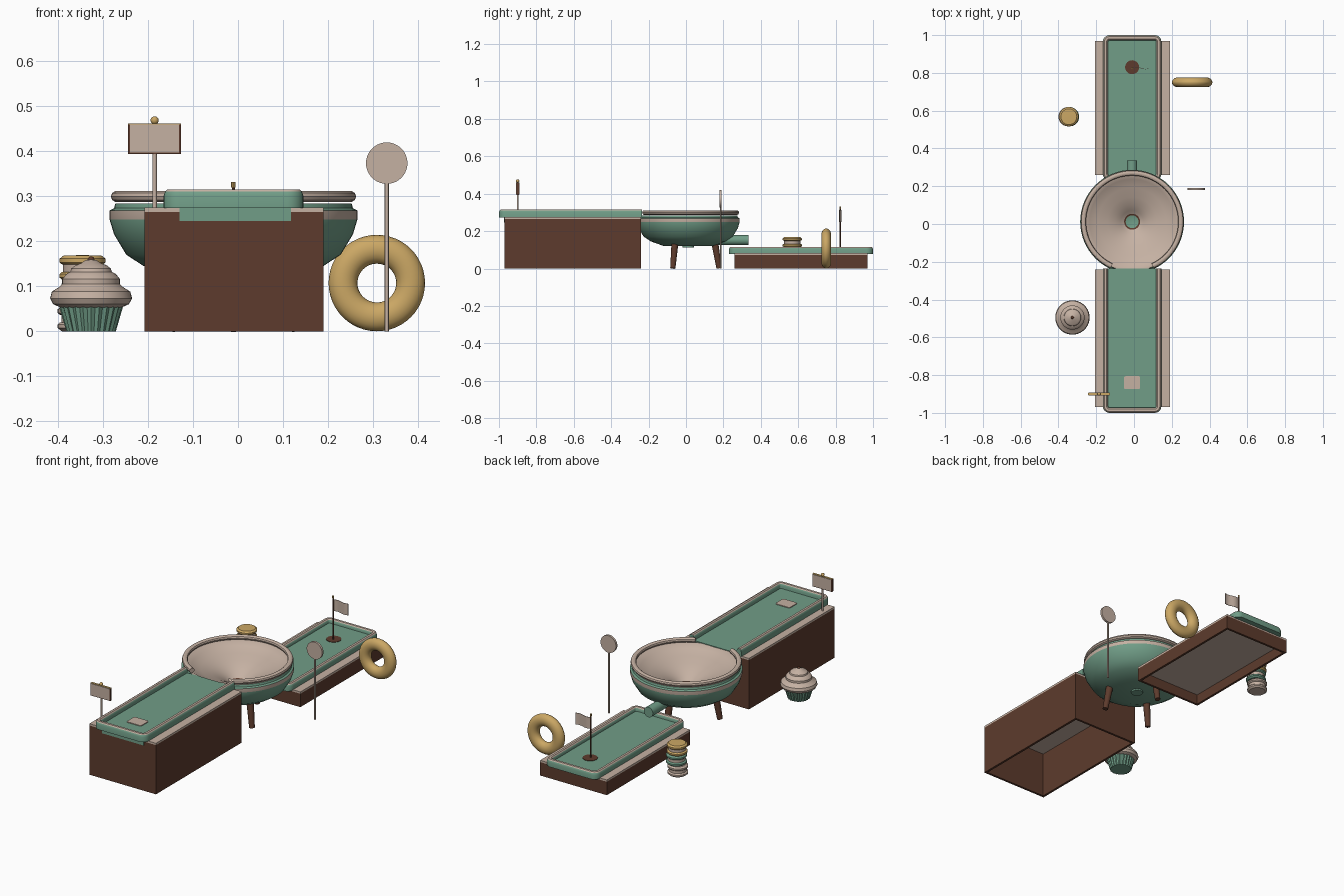
import bpy, bmesh, math
from mathutils import Vector

if "Cube" in bpy.data.objects:
    bpy.data.objects.remove(bpy.data.objects["Cube"])

CX = -0.01          # course centre line
BY = 0.012          # bowl centre y


def mat(name, c):
    m = bpy.data.materials.new(name)
    m.diffuse_color = (*c, 1)
    m.use_nodes = True
    m.node_tree.nodes["Principled BSDF"].inputs["Base Color"].default_value = m.diffuse_color
    return m


CREAM = mat("cream", (0.56, 0.44, 0.365))
GREEN = mat("mint green", (0.165, 0.34, 0.245))
BROWN = mat("chocolate brown", (0.11, 0.044, 0.026))
GOLD = mat("caramel gold", (0.60, 0.39, 0.13))


def finish(bm, name, mats, loc=(0, 0, 0), smooth=True, angle=35):
    bmesh.ops.recalc_face_normals(bm, faces=bm.faces)
    me = bpy.data.meshes.new(name)
    bm.to_mesh(me)
    bm.free()
    for m in mats:
        me.materials.append(m)
    o = bpy.data.objects.new(name, me)
    o.location = loc
    bpy.context.collection.objects.link(o)
    if smooth:
        bpy.ops.object.select_all(action='DESELECT')
        o.select_set(True)
        bpy.context.view_layer.objects.active = o
        bpy.ops.object.shade_smooth_by_angle(angle=math.radians(angle))
    return o


def box(name, m, x0, x1, y0, y1, z0, z1):
    bm = bmesh.new()
    bmesh.ops.create_cube(bm, size=1)
    for v in bm.verts:
        v.co = Vector(((x0 + x1) / 2 + v.co.x * (x1 - x0),
                       (y0 + y1) / 2 + v.co.y * (y1 - y0),
                       (z0 + z1) / 2 + v.co.z * (z1 - z0)))
    return finish(bm, name, [m], smooth=False)


def lathe(name, mats, prof, loc, n=48, rule=None, flute=0):
    """Spin (radius, z) points around z; rule(mid_z, segment) gives material."""
    bm = bmesh.new()
    rings = []
    for r, z in prof:
        if r < 1e-5:
            rings.append([bm.verts.new((0, 0, z))] * n)
        else:
            rings.append([bm.verts.new(((r - flute * (i % 2)) * math.cos(math.tau * i / n),
                                        (r - flute * (i % 2)) * math.sin(math.tau * i / n), z))
                          for i in range(n)])
    for s, (a, b) in enumerate(zip(rings, rings[1:])):
        for i in range(n):
            j = (i + 1) % n
            vs = list(dict.fromkeys((a[i], a[j], b[j], b[i])))
            if len(vs) > 2:
                f = bm.faces.new(vs)
                if rule:
                    f.material_index = rule((prof[s][1] + prof[s + 1][1]) / 2, s)
    return finish(bm, name, mats, loc)


def rod(name, m, p, q, r0, r1=None, n=20):
    p, q = Vector(p), Vector(q)
    r1 = r0 if r1 is None else r1
    o = lathe(name, [m], [(0, 0), (r0, 0), (r1, (q - p).length), (0, (q - p).length)], p, n)
    o.rotation_euler = (q - p).to_track_quat('Z', 'Y').to_euler()
    return o


def sweep(name, mats, path, prof, closed, rule=None):
    """Sweep an (outward offset, z) section along a flat counter-clockwise path."""
    bm = bmesh.new()
    n = len(path)
    rings = []
    for i, p in enumerate(path):
        p = Vector(p)
        a = Vector(path[i - 1]) if closed or i > 0 else p
        b = Vector(path[(i + 1) % n]) if closed or i < n - 1 else p
        t = (b - a).normalized()
        nr = Vector((t.y, -t.x))
        rings.append([bm.verts.new((p.x + nr.x * o, p.y + nr.y * o, z)) for o, z in prof])
    k = len(prof)
    for i in range(n if closed else n - 1):
        a, b = rings[i], rings[(i + 1) % n]
        for s in range(k):
            f = bm.faces.new((a[s], a[(s + 1) % k], b[(s + 1) % k], b[s]))
            if rule:
                f.material_index = rule(s)
    if not closed:
        bm.faces.new(rings[0])
        bm.faces.new(rings[-1])
    return finish(bm, name, mats)


def corner(cx, cy, r, a0):
    return [(cx + r * math.cos(math.radians(a0 + 15 * i)),
             cy + r * math.sin(math.radians(a0 + 15 * i))) for i in range(7)]


# ---- the two lanes: hollow plinth, cream deck, green floor, padded rail
def lane(tag, y0, y1, ry0, ry1, deck, floor, rail0, rail1, closed):
    x0, x1, t, top = -0.207, 0.19, 0.012, deck - 0.010
    box(tag + "_plinth_left", BROWN, x0, x0 + t, y0, y1, 0, top)
    box(tag + "_plinth_right", BROWN, x1 - t, x1, y0, y1, 0, top)
    box(tag + "_plinth_front", BROWN, x0 + t, x1 - t, y0, y0 + t, 0, top)
    box(tag + "_plinth_back", BROWN, x0 + t, x1 - t, y1 - t, y1, 0, top)
    box(tag + "_deck_edge", CREAM, x0, x1, y0, y1, top, deck)
    box(tag + "_deck", CREAM, x0 + t, x1 - t, y0 + t, y1 - t, deck - 0.028, top)
    fy0 = ry0 + 0.012
    fy1 = ry1 - 0.012 if closed else ry1
    box(tag + "_floor", GREEN, CX - 0.138, CX + 0.138, fy0, fy1, rail0 + 0.001, floor)
    # rail centre line
    w, h, r = 0.141, 0.014, 0.022
    xa, xb, ya, yb = CX - w, CX + w, ry0 + h, ry1 - h
    if closed:
        path = (corner(xa + r, ya + r, r, 180) + corner(xb - r, ya + r, r, 270)
                + corner(xb - r, yb - r, r, 0) + corner(xa + r, yb - r, r, 90))
    else:
        path = ([(xa, ry1)] + corner(xa + r, ya + r, r, 180)
                + corner(xb - r, ya + r, r, 270) + [(xb, ry1)])
    zt = rail1
    prof = [(-h, rail0), (h, rail0), (h, zt - 0.014), (h - 0.003, zt - 0.005), (h - 0.008, zt),
            (-h + 0.008, zt), (-h + 0.003, zt - 0.005), (-h, zt - 0.014)]
    sweep(tag + "_rail", [GREEN, CREAM], path, prof, closed, lambda s: 1 if s in (3, 4, 5) else 0)


lane("start_lane", -0.97, -0.24, -1.0, -0.235, 0.275, 0.287, 0.274, 0.315, False)
box("start_lane_end_panel", GREEN, -0.13, 0.118, -0.973, -0.96, 0.245, 0.28)
lane("finish_lane", 0.26, 0.97, 0.23, 1.0, 0.082, 0.095, 0.078, 0.116, True)

# tee mat
tee = []
for sx, sy, a in ((1, 1, 0), (-1, 1, 90), (-1, -1, 180), (1, -1, 270)):
    tee += corner(CX + sx * 0.035, -0.84 + sy * 0.026, 0.008, a)
bm = bmesh.new()
f = bm.faces.new([bm.verts.new((x, y, 0.287)) for x, y in tee])
g = bmesh.ops.extrude_face_region(bm, geom=[f])
for v in g["geom"]:
    if isinstance(v, bmesh.types.BMVert):
        v.co.z += 0.004
finish(bm, "tee_mat", [CREAM])

# ---- funnel bowl
bowl = [(0, .12), (.13, .12), (.2, .145), (.238, .17), (.265, .215), (.275, .248), (.275, .268),
        (.265, .273), (.262, .284), (.248, .284), (.225, .268), (.18, .250), (.13, .232),
        (.09, .213), (.06, .193), (.042, .178), (.034, .174), (0, .174)]
lathe("funnel_bowl", [GREEN, CREAM, BROWN], bowl, (CX, BY, 0), 64,
      lambda z, s: 2 if s == 15 else 1 if s == 5 or 8 <= s < 15 else 0)
arc = [(CX + .258 * math.cos(math.radians(a)), BY + .258 * math.sin(math.radians(a)))
       for a in range(-65, 246, 5)]
rim = [(.014 * math.cos(math.tau * i / 10), .299 + .013 * math.sin(math.tau * i / 10))
       for i in range(10)]
sweep("funnel_rim", [CREAM], arc, rim, False)
rod("drain_cap", GREEN, (CX, BY, .112), (CX, BY, .125), .03)
rod("outlet_pipe", GREEN, (CX, BY + .05, .152), (CX, .335, .152), .027, n=28)
for i, a in enumerate((90, 210, 330)):
    c, s = math.cos(math.radians(a)), math.sin(math.radians(a))
    rod(f"bowl_leg_{i + 1}", BROWN, (CX + .165 * c, BY + .165 * s, 0.001),
        (CX + .14 * c, BY + .14 * s, .15), .014, .019)

# ---- hole and flag
rod("cup_hole", BROWN, (CX, .83, .094), (CX, .83, .097), .037, n=32)
rod("flag_pole", BROWN, (CX, .825, .095), (CX, .825, .322), .0035, n=10)
rod("flag_knob", GOLD, (CX, .825, .319), (CX, .825, .331), .005, n=10)
bm = bmesh.new()
cols = []
for i in range(11):
    x, y = CX + .009 * i, .825 + .005 * math.sin(i * .6)
    cols.append([bm.verts.new((x, y + d, z)) for d, z in
                 ((-.001, .25), (.001, .25), (.001, .312), (-.001, .312))])
for a, b in zip(cols, cols[1:]):
    for k in range(4):
        bm.faces.new((a[k], a[(k + 1) % 4], b[(k + 1) % 4], b[k]))
bm.faces.new(cols[0])
bm.faces.new(cols[-1])
finish(bm, "flag", [CREAM])

# ---- sign board
rod("sign_post", CREAM, (-.185, -.9, .27), (-.185, -.9, .465), .005, n=14)
box("sign_frame", BROWN, -.244, -.127, -.906, -.894, .393, .459)
box("sign_top_trim", GOLD, -.244, -.127, -.906, -.894, .459, .461)
box("sign_face_front", CREAM, -.240, -.131, -.909, -.906, .397, .459)
box("sign_face_back", CREAM, -.240, -.131, -.894, -.891, .397, .459)


def ball(name, m, loc, r):
    lathe(name, [m], [(r * math.sin(math.pi * i / 10), -r * math.cos(math.pi * i / 10))
                      for i in range(11)], loc, 20)


ball("sign_knob", GOLD, (-.185, -.9, .468), .009)

# ---- lollipop
rod("lollipop_stick", CREAM, (.33, .185, 0), (.33, .185, .34), .0045, n=14)
rod("lollipop_disc", CREAM, (.33, .179, .373), (.33, .191, .373), .046, n=40)

# ---- ring doughnut
ring = [(.075 + .032 * math.cos(math.tau * i / 20), .026 * math.sin(math.tau * i / 20))
        for i in range(21)]
d = lathe("ring_doughnut", [GOLD], ring, (.308, .75, .107), 48)
d.rotation_euler = (math.pi / 2, 0, 0)

# ---- cupcake
CK = (-.326, -.495, 0)
lathe("cupcake_case", [GREEN], [(0, 0), (.055, 0), (.073, .062), (0, .062)], CK, 48, flute=.004)
lathe("cupcake_icing", [CREAM],
      [(0, .052), (.066, .052), (.084, .06), (.091, .073), (.087, .088), (.071, .098), (.064, .105),
       (.064, .116), (.055, .127), (.046, .132), (.044, .139), (.034, .147), (.022, .151), (.012, .158),
       (0, .16)], CK, 40)
ball("cupcake_topping", BROWN, (-.326, -.495, .158), .008)

# ---- stack of sandwich biscuits
for i, (m, dx) in enumerate(((CREAM, -.004), (GREEN, .004), (GOLD, 0))):
    p = [(0, 0), (.042, 0), (.051, .007), (.051, .015), (.047, .019), (.043, .020), (.043, .036),
         (.047, .037), (.051, .041), (.051, .049), (.042, .056), (0, .057)]
    lathe(f"biscuit_{i + 1}", [m, CREAM], p, (-.345 + dx, .568, i * .056), 36,
          lambda z, s: 1 if s == 5 else 0)
